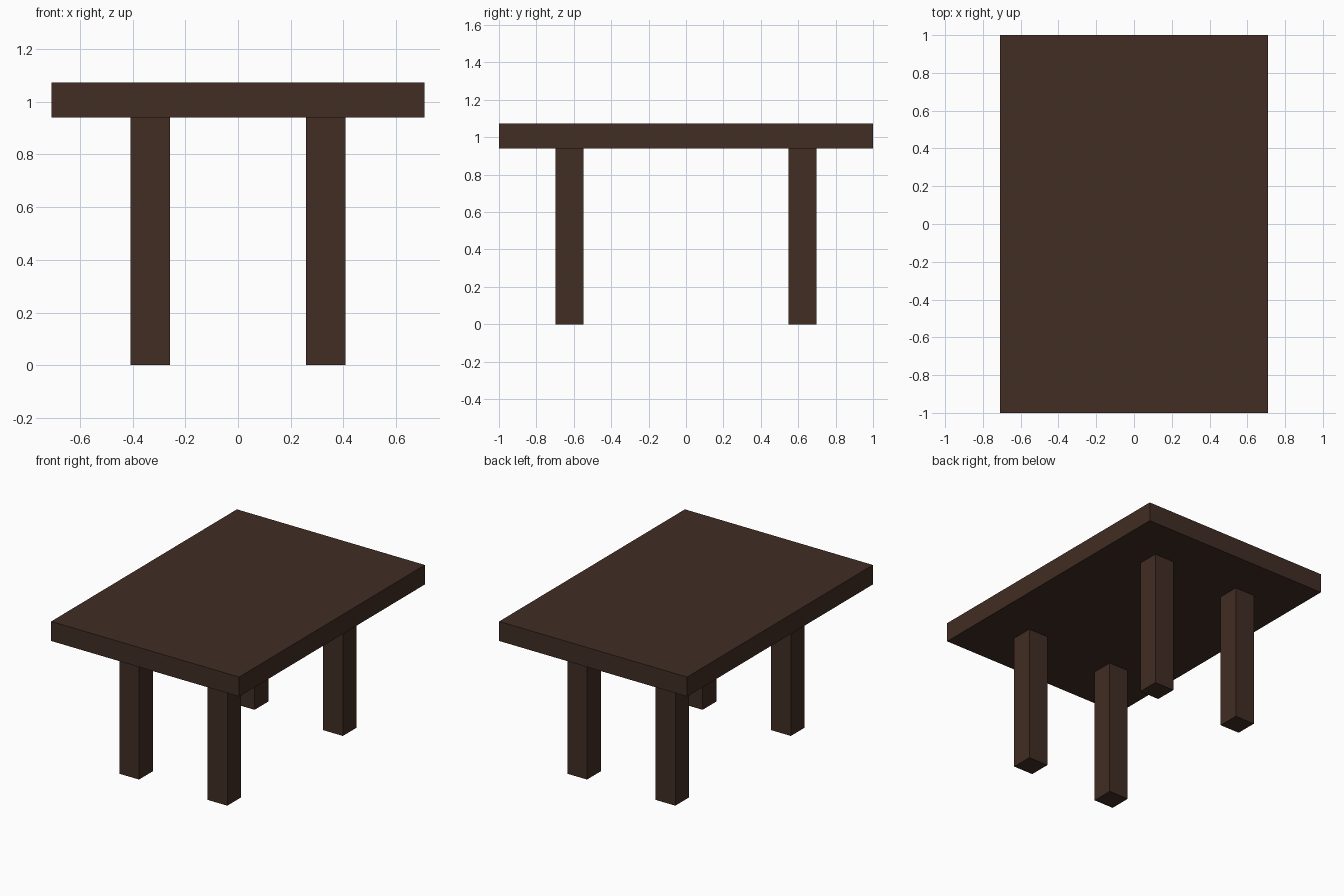
import bpy

cube = bpy.data.objects.get("Cube")
if cube:
    bpy.data.objects.remove(cube, do_unlink=True)

# Dark brown wood
wood = bpy.data.materials.new("dark_brown_wood")
wood.use_nodes = True
colour = (0.052, 0.026, 0.017, 1.0)
wood.diffuse_color = colour
wood.node_tree.nodes["Principled BSDF"].inputs["Base Color"].default_value = colour


def box(name, centre, size):
    """Add a flat-faced box with its scale applied."""
    bpy.ops.mesh.primitive_cube_add(size=1, location=centre)
    obj = bpy.context.object
    obj.name = name
    obj.scale = size
    bpy.ops.object.transform_apply(location=False, rotation=False, scale=True)
    obj.data.materials.append(wood)
    return obj


LEG_HEIGHT = 0.94
LEG_WIDTH = 0.149
TOP_HEIGHT = 1.073
TOP_THICKNESS = TOP_HEIGHT - LEG_HEIGHT

# Table top
box("table_top", (0, 0, LEG_HEIGHT + TOP_THICKNESS / 2), (1.417, 2, TOP_THICKNESS))

# Four square legs, set in from the edges
for side, sx in (("left", 1), ("right", -1)):
    for end, sy in (("front", -1), ("back", 1)):
        box(f"{end}_{side}_leg", (sx * 0.333, sy * 0.622, LEG_HEIGHT / 2),
            (LEG_WIDTH, LEG_WIDTH, LEG_HEIGHT))
